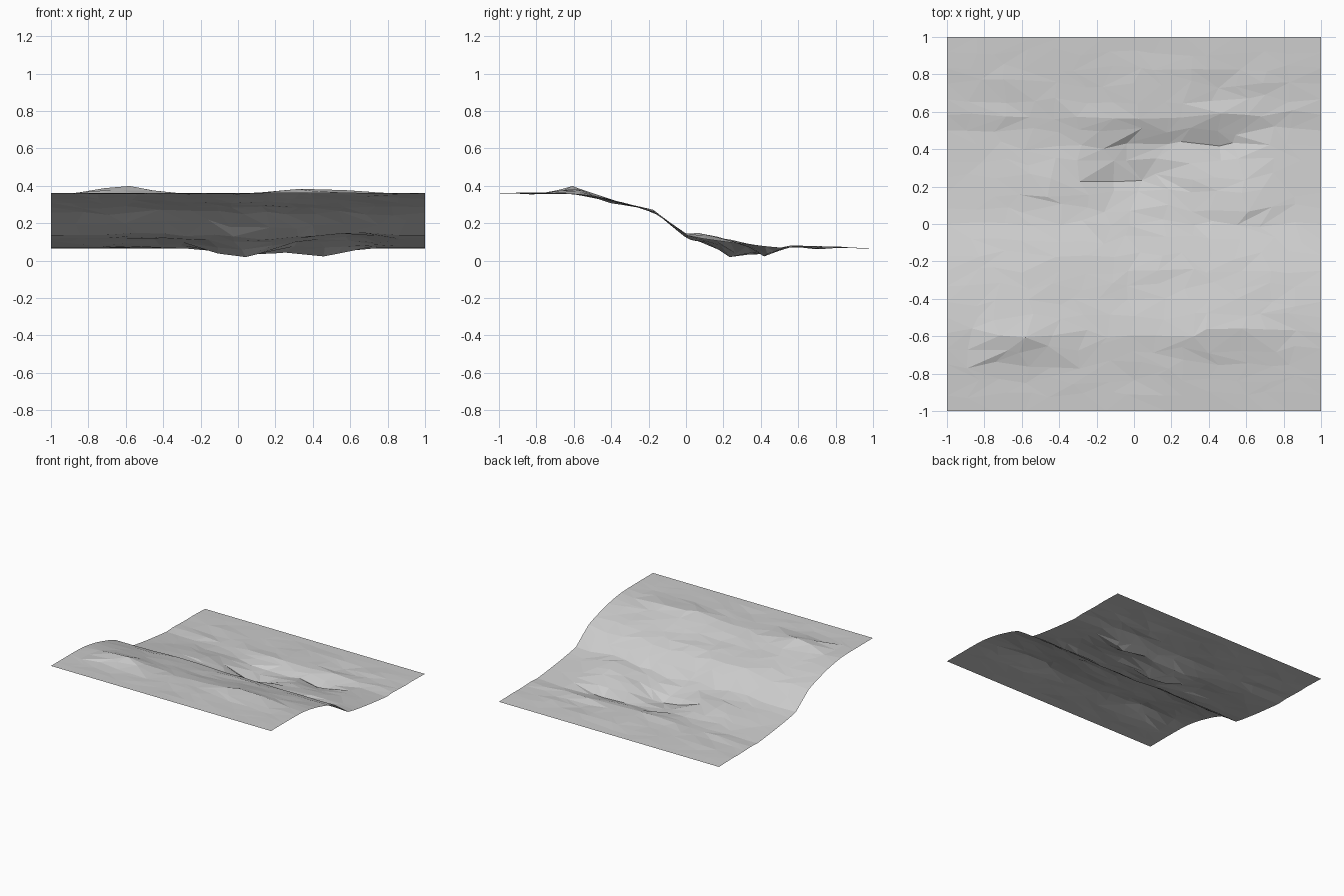
import bpy, bmesh, math, random
from mathutils import Vector, noise

if "Cube" in bpy.data.objects:
    bpy.data.objects.remove(bpy.data.objects["Cube"])

random.seed(4)
NX, NY = 14, 24

# Slope profile shared by the left and right borders (y, z)
PROFILE = [(-1, .36), (-.75, .36), (-.6, .358), (-.45, .338), (-.3, .3), (-.18, .265),
           (-.1, .21), (0, .135), (.1, .115), (.25, .095), (.4, .078), (.5, .068),
           (.62, .075), (.7, .066), (.82, .07), (1, .065)]

# Knolls and hollows (x, y, height, x spread, y spread)
BUMPS = [(-.62, -.6, .04, .17, .1), (.45, -.58, .033, .3, .1), (0, .26, -.085, .18, .12),
         (.44, .42, -.048, .16, .07), (.05, .42, -.035, .3, .06), (-.5, .2, .022, .2, .1),
         (.6, .12, .022, .2, .1), (-.1, -.42, -.014, .4, .12), (.1, .02, -.02, .3, .08),
         (.1, .6, .012, .5, .05), (.1, .69, -.012, .45, .04), (.1, .78, .008, .5, .05)]


def profile(y):
    for (y0, z0), (y1, z1) in zip(PROFILE, PROFILE[1:]):
        if y <= y1:
            return z0 + (z1 - z0) * (y - y0) / (y1 - y0)
    return PROFILE[-1][1]


def height(x, y):
    fade = min(1, max(0, (1 - abs(x)) / .3)) * min(1, max(0, (1 - abs(y)) / .25))
    z = sum(h * math.exp(-((x - a) / sx) ** 2 - ((y - b) / sy) ** 2)
            for a, b, h, sx, sy in BUMPS)
    z += .012 * noise.noise(Vector((x * 3.5, y * 9, 2.3)))
    return max(.005, profile(y) + z * fade)


# Faceted hillside sheet with an irregular grid
bm = bmesh.new()
rows = []
for j in range(NY + 1):
    row = []
    for i in range(NX + 1):
        x, y = -1 + 2 * i / NX, -1 + 2 * j / NY
        if 0 < i < NX:
            x += random.uniform(-.045, .045)
        if 0 < j < NY and 0 < i < NX:
            y += random.uniform(-.025, .025)
        row.append(bm.verts.new((x, y, height(x, y))))
    rows.append(row)
for j in range(NY):
    for i in range(NX):
        a, b = rows[j][i], rows[j][i + 1]
        c, d = rows[j + 1][i + 1], rows[j + 1][i]
        if random.random() < .5:
            tris = ((a, b, c), (a, c, d))
        else:
            tris = ((a, b, d), (b, c, d))
        for t in tris:
            bm.faces.new(t)

mesh = bpy.data.meshes.new("hillside")
bm.to_mesh(mesh)
bm.free()
hill = bpy.data.objects.new("hillside", mesh)
bpy.context.collection.objects.link(hill)

# Plain light grey ground
grey = bpy.data.materials.new("light grey")
grey.diffuse_color = (.6, .6, .6, 1)
grey.use_nodes = True
grey.node_tree.nodes["Principled BSDF"].inputs["Base Color"].default_value = grey.diffuse_color
mesh.materials.append(grey)
